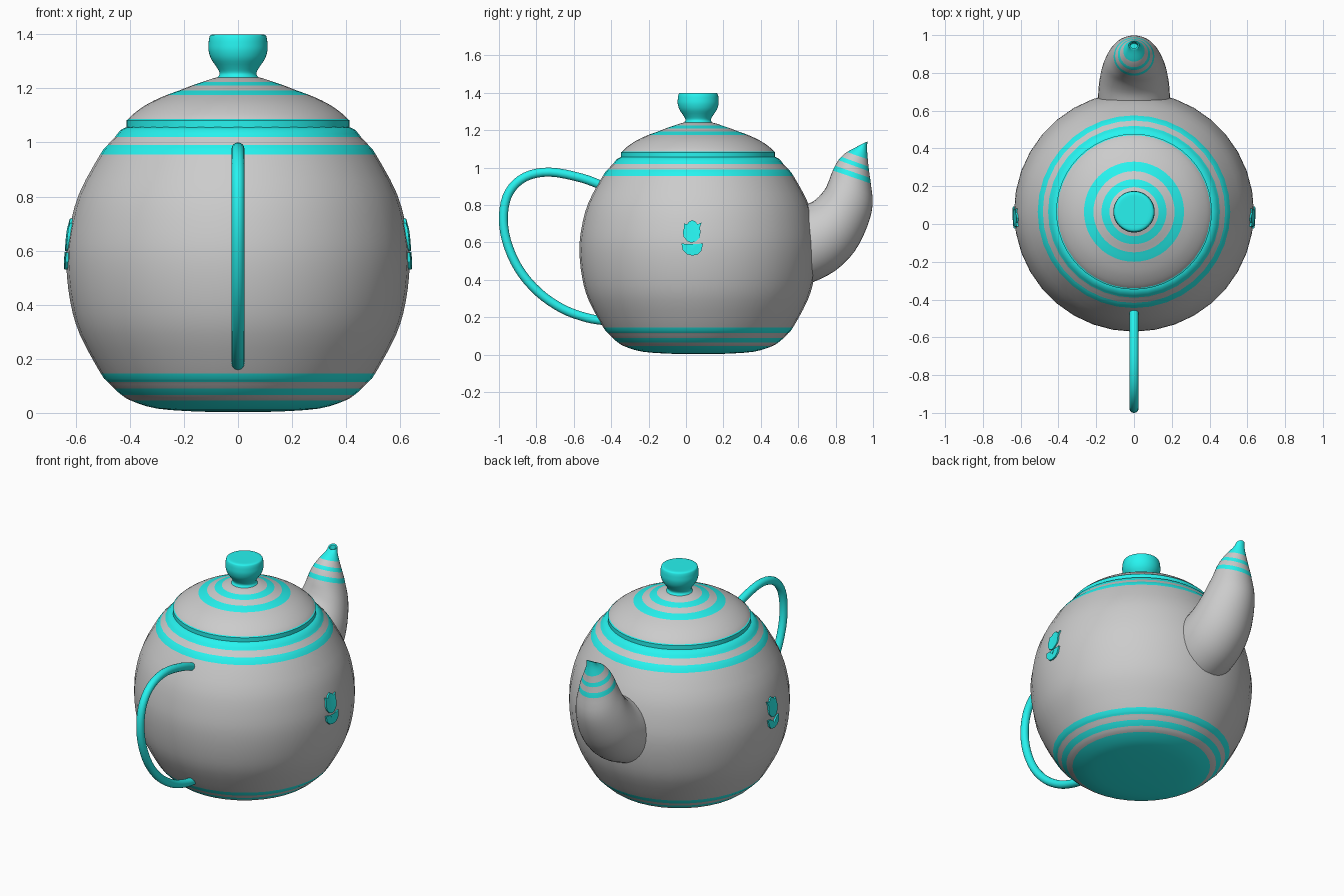
import bpy, bmesh, math
from mathutils import Vector

if "Cube" in bpy.data.objects:
    bpy.data.objects.remove(bpy.data.objects["Cube"])

CY = 0.065  # pot axis position along y


def material(name, color):
    m = bpy.data.materials.new(name)
    m.diffuse_color = color
    m.use_nodes = True
    m.node_tree.nodes["Principled BSDF"].inputs["Base Color"].default_value = m.diffuse_color
    return m


GREY = material("grey", (0.8, 0.8, 0.8, 1))
TEAL = material("teal", (0.02, 0.9, 0.87, 1))


def finish(name, bm, angle=40):
    bmesh.ops.remove_doubles(bm, verts=bm.verts, dist=1e-5)
    bmesh.ops.recalc_face_normals(bm, faces=bm.faces)
    mesh = bpy.data.meshes.new(name)
    bm.to_mesh(mesh)
    bm.free()
    mesh.materials.append(GREY)
    mesh.materials.append(TEAL)
    ob = bpy.data.objects.new(name, mesh)
    bpy.context.collection.objects.link(ob)
    bpy.ops.object.select_all(action='DESELECT')
    ob.select_set(True)
    bpy.context.view_layer.objects.active = ob
    bpy.ops.object.shade_smooth_by_angle(angle=math.radians(angle))
    return ob


def smooth_points(pts, k):
    """Catmull-Rom through the points; returns points plus source segment."""
    out = []
    for i in range(len(pts) - 1):
        p = [Vector(pts[min(max(i + d, 0), len(pts) - 1)]) for d in (-1, 0, 1, 2)]
        for j in range(k):
            t = j / k
            v = 0.5 * (2 * p[1] + (p[2] - p[0]) * t
                       + (2 * p[0] - 5 * p[1] + 4 * p[2] - p[3]) * t * t
                       + (3 * p[1] - p[0] - 3 * p[2] + p[3]) * t ** 3)
            out.append((v, i))
    out.append((Vector(pts[-1]), len(pts) - 2))
    return out


def loft(name, rings, segs, teal, angle=40):
    """Skin a list of rings; segs gives the source segment of each ring."""
    bm = bmesh.new()
    vs = [[bm.verts.new(p) for p in r] for r in rings]
    n = len(rings[0])
    for i in range(len(vs) - 1):
        for j in range(n):
            f = bm.faces.new((vs[i][j], vs[i][(j + 1) % n],
                              vs[i + 1][(j + 1) % n], vs[i + 1][j]))
            f.material_index = int(segs[i] in teal)
    for k, s in ((0, segs[0]), (-1, segs[-1])):
        bm.faces.new(vs[k]).material_index = int(s in teal)
    return finish(name, bm, angle)


def lathe(name, profile, teal, k=1, n=48, angle=40):
    pts = smooth_points(profile, k)
    rings = [[(max(p.x, 1e-3) * math.cos(2 * math.pi * j / n),
               CY + max(p.x, 1e-3) * math.sin(2 * math.pi * j / n), p.y)
              for j in range(n)] for p, _ in pts]
    return loft(name, rings, [s for _, s in pts], teal, angle)


# Pot body with painted bands
BODY = [(0.02, 0.003), (0.15, 0.005), (0.30, 0.016), (0.395, 0.045), (0.43, 0.066),
        (0.458, 0.09), (0.482, 0.115), (0.507, 0.145), (0.585, 0.29), (0.62, 0.41),
        (0.635, 0.55), (0.625, 0.67), (0.588, 0.81), (0.51, 0.955), (0.483, 0.99),
        (0.455, 1.02), (0.415, 1.056), (0.30, 1.06)]
lathe("pot_body", BODY, {0, 1, 2, 4, 6, 13, 15, 16}, k=3, n=36)

# Lid: rim, dome and rings
lathe("lid_rim", [(0.3, 1.05), (0.405, 1.05), (0.412, 1.056), (0.412, 1.082),
                  (0.405, 1.087), (0.3, 1.087)], set(range(6)))
lathe("lid_dome", [(0.395, 1.08), (0.405, 1.087), (0.375, 1.115), (0.326, 1.147),
                   (0.265, 1.175), (0.215, 1.193), (0.172, 1.21), (0.13, 1.224),
                   (0.08, 1.24), (0.02, 1.245)], {4, 6}, k=3)

# Lid knob
lathe("lid_knob", [(0.085, 1.232), (0.072, 1.245), (0.068, 1.258), (0.08, 1.28),
                   (0.1, 1.31), (0.109, 1.34), (0.109, 1.365), (0.106, 1.388),
                   (0.097, 1.399), (0.06, 1.4), (0.01, 1.4)], set(range(11)), k=3)

# Spout: (outer y, z, inner y, z, half width) per section, ending inside the hole
SPOUT = [(0.60, 0.37, 0.60, 0.79, 0.185), (0.68, 0.388, 0.65, 0.805, 0.19),
         (0.80, 0.45, 0.695, 0.83, 0.185), (0.90, 0.55, 0.74, 0.88, 0.17),
         (0.967, 0.68, 0.762, 0.925, 0.15), (0.998, 0.80, 0.774, 0.958, 0.128),
         (0.988, 0.915, 0.785, 0.985, 0.108), (0.984, 0.945, 0.797, 1.01, 0.1),
         (0.979, 0.98, 0.815, 1.04, 0.086), (0.976, 1.005, 0.83, 1.058, 0.075),
         (0.972, 1.045, 0.86, 1.083, 0.057), (0.968, 1.1, 0.907, 1.108, 0.034),
         (0.97, 1.14, 0.925, 1.118, 0.028)]
HOLE = [(0.963, 1.134, 0.931, 1.118, 0.02), (0.956, 1.07, 0.92, 1.07, 0.02)]
sections = smooth_points(SPOUT, 3) + [(Vector(h), 12) for h in HOLE]
rings = []
for s, _ in sections:
    a, b = Vector((0, s[0], s[1])), Vector((0, s[2], s[3]))
    mid, half = (a + b) / 2, (a - b) / 2
    rings.append([mid + half * math.cos(t) + Vector((s[4] * math.sin(t), 0, 0))
                  for t in (2 * math.pi * j / 36 for j in range(36))])
loft("spout", rings, [i for _, i in sections], {6, 8, 10, 11, 12})

# Handle: round tube along a path of (y, z)
HANDLE = [(-0.44, 0.90), (-0.56, 0.945), (-0.73, 0.976), (-0.86, 0.95), (-0.945, 0.87),
          (-0.976, 0.75), (-0.96, 0.61), (-0.895, 0.46), (-0.79, 0.335),
          (-0.66, 0.245), (-0.53, 0.197), (-0.44, 0.182)]
path = [p for p, _ in smooth_points(HANDLE, 4)]
rings = []
for i, p in enumerate(path):
    d = (path[min(i + 1, len(path) - 1)] - path[max(i - 1, 0)]).normalized()
    rings.append([(0.024 * math.sin(t), p.x - d.y * 0.024 * math.cos(t),
                   p.y + d.x * 0.024 * math.cos(t))
                  for t in (2 * math.pi * j / 16 for j in range(16))])
loft("handle", rings, [0] * len(rings), {0})


# Raised flower on both sides, following the pot surface
def pot_x(y, z):
    for (r0, z0), (r1, z1) in zip(BODY, BODY[1:]):
        if z0 <= z <= z1:
            r = r0 + (r1 - r0) * (z - z0) / (z1 - z0)
            return math.sqrt(r * r - (y - CY) ** 2)


BLOOM = [(0.03, 0.598), (0.055, 0.607), (0.074, 0.628), (0.077, 0.655), (0.075, 0.68),
         (0.083, 0.706), (0.062, 0.697), (0.048, 0.713), (0.033, 0.719), (0.017, 0.711),
         (0.005, 0.697), (-0.012, 0.702), (-0.01, 0.68), (-0.017, 0.655),
         (-0.012, 0.63), (0.006, 0.607)]
LEAVES = [(0.034, 0.53), (0.062, 0.535), (0.082, 0.555), (0.092, 0.595), (0.065, 0.592),
          (0.045, 0.578), (0.033, 0.565), (0.018, 0.58), (0.0, 0.592), (-0.024, 0.594),
          (-0.018, 0.56), (0.004, 0.537)]
for side, x in (("right", 1), ("left", -1)):
    bm = bmesh.new()
    for outline in (BLOOM, LEAVES):
        top = [bm.verts.new((x * (pot_x(y, z) + 0.01), y, z)) for y, z in outline]
        low = [bm.verts.new((x * (pot_x(y, z) - 0.02), y, z)) for y, z in outline]
        n = len(outline)
        faces = [bm.faces.new(top), bm.faces.new(low[::-1])]
        faces += [bm.faces.new((top[i], low[i], low[(i + 1) % n], top[(i + 1) % n]))
                  for i in range(n)]
        for f in faces:
            f.material_index = 1
    bmesh.ops.triangulate(bm, faces=[f for f in bm.faces if len(f.verts) > 4])
    finish("flower_" + side, bm, 30)
